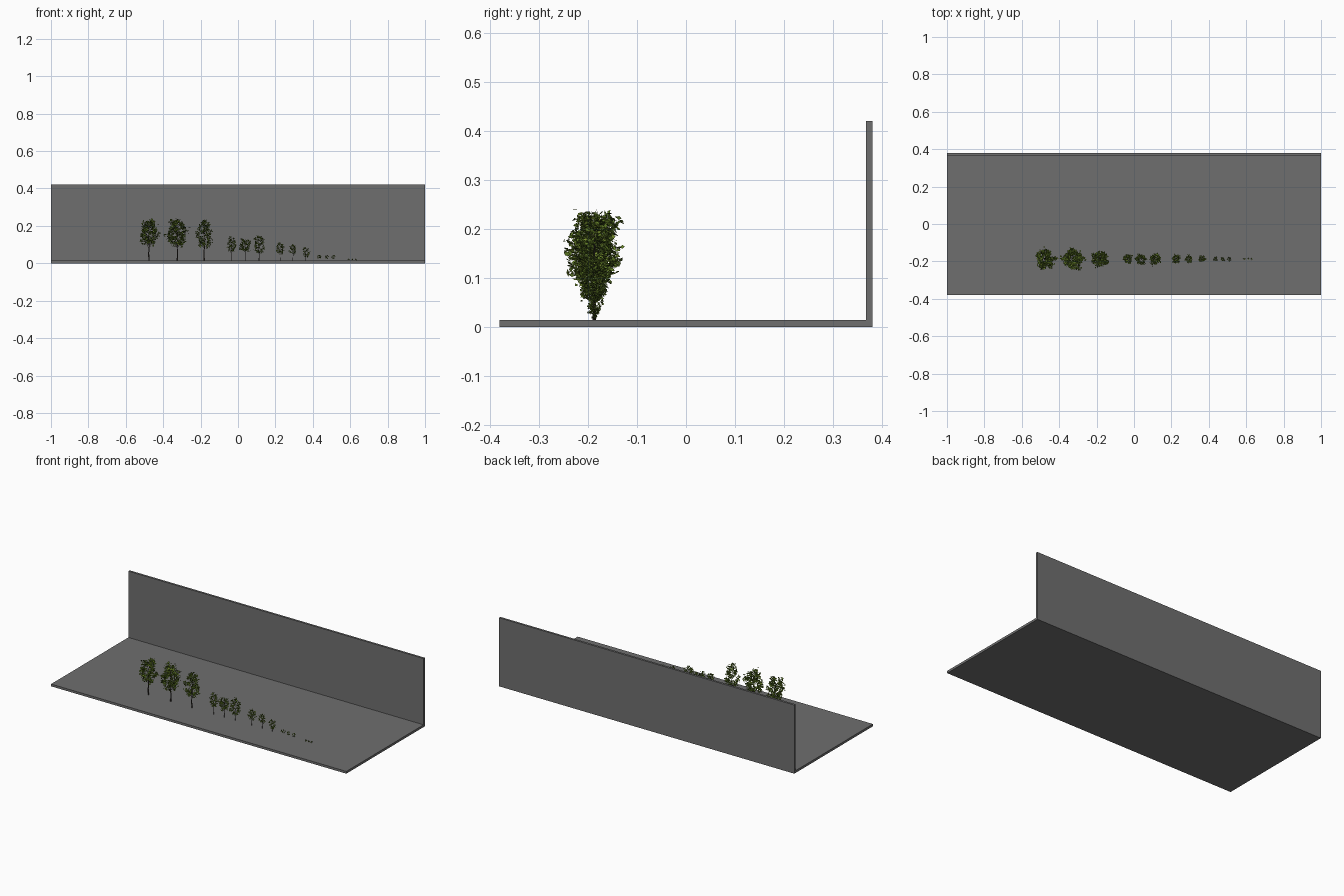
import bpy, bmesh, math, random
from mathutils import Vector, Matrix

if "Cube" in bpy.data.objects:
    bpy.data.objects.remove(bpy.data.objects["Cube"])

random.seed(11)

def material(name, rgb):
    m = bpy.data.materials.new(name)
    m.diffuse_color = (*rgb, 1)
    m.use_nodes = True
    m.node_tree.nodes["Principled BSDF"].inputs["Base Color"].default_value = m.diffuse_color
    return m

GREY = material("dark grey", (0.159, 0.159, 0.159))
BARK = material("bark brown", (0.05, 0.042, 0.035))
LEAVES = [material("dark leaf green", (0.075, 0.125, 0.016)),
          material("leaf green", (0.125, 0.215, 0.02)),
          material("olive green", (0.20, 0.29, 0.03))]

def finish(bm, name, mats):
    me = bpy.data.meshes.new(name)
    bm.to_mesh(me)
    bm.free()
    for m in mats:
        me.materials.append(m)
    ob = bpy.data.objects.new(name, me)
    bpy.context.collection.objects.link(ob)
    return ob

def box(name, lo, hi):
    lo, hi = Vector(lo), Vector(hi)
    bm = bmesh.new()
    bmesh.ops.create_cube(bm, size=1, matrix=Matrix.Translation((lo + hi) / 2)
                          @ Matrix.Diagonal((*(hi - lo), 1)))
    return finish(bm, name, [GREY])

def limb(bm, a, b, r1, r2, sides):
    """Tapered cylinder from a to b."""
    d = b - a
    rot = d.to_track_quat('Z', 'Y').to_matrix().to_4x4()
    bmesh.ops.create_cone(bm, segments=sides, radius1=r1, radius2=r2, depth=d.length,
                          cap_ends=True, matrix=Matrix.Translation((a + b) / 2) @ rot)

def leaf(bm, p, size):
    """Small pointed leaf, lying mostly flat."""
    rot = Matrix.Rotation(random.uniform(0, 2 * math.pi), 3, 'Z') \
        @ Matrix.Rotation(random.gauss(0, 0.6), 3, 'X') \
        @ Matrix.Rotation(random.gauss(0, 0.6), 3, 'Y')
    w, l = size * 0.38, size * 0.55
    f = bm.faces.new([bm.verts.new(p + rot @ Vector(c)) for c in
                      ((-l, 0, 0), (0, -w, 0), (l, 0, 0), (0, w, 0))])
    f.material_index = random.choices((0, 1, 2), (4, 5, 2))[0]

def tree(name, x, top, crown_low, width, branches, per_branch):
    base = Vector((x, Y, FLOOR))
    h = top - FLOOR
    mid = (top + crown_low) / 2
    half = (top - crown_low) / 2
    wood, foliage = bmesh.new(), bmesh.new()
    # trunk in slightly bent sections
    pts = [base]
    for i in range(1, 6):
        pts.append(base + Vector((random.gauss(0, .006) * h, random.gauss(0, .006) * h,
                                  h * 0.9 * i / 5)))
    for i in range(5):
        limb(wood, pts[i], pts[i + 1], h * .016 * (1 - i / 5.3),
             h * .016 * (1 - (i + 1) / 5.3), 6)
    # branches reaching into an egg-shaped crown, leaves clustered at the tips
    for i in range(branches):
        t = -0.9 + 1.75 * (i + 0.5) / branches
        a = i * 2.4 + random.uniform(-.3, .3)
        r = width * math.sqrt(1 - t * t) * random.uniform(.55, 1) * (0.95 - 0.12 * t)
        tip = Vector((x + r * math.cos(a), Y + r * math.sin(a), mid + half * t))
        start_z = max(FLOOR + h * .3, tip.z - r * .9 - h * .04)
        start = Vector((x, Y, start_z))
        limb(wood, start, tip, h * .003, h * .001, 3)
        spread = width * 0.13
        for _ in range(per_branch):
            p = start.lerp(tip, random.uniform(.8, 1.05))
            p = p + Vector([random.gauss(0, spread) for _ in range(3)])
            p.z = min(max(p.z, crown_low - half * .1), top)
            leaf(foliage, p, width * random.uniform(.15, .24) + .0012)
    finish(wood, name + "_trunk", [BARK])
    finish(foliage, name + "_leaves", LEAVES)

# base slab and back wall
FLOOR, Y = 0.014, -0.187
box("base_slab", (-1, -0.38, 0), (1, 0.38, FLOOR))
box("back_wall", (-1, 0.367, FLOOR), (1, 0.38, 0.42))

# row of trees in shrinking groups: x, top, crown bottom, crown radius, branches, leaves each
TREES = [
    (-.476, .236, .100, .056, 22, 30), (-.325, .240, .095, .058, 24, 30),
    (-.180, .236, .085, .046, 24, 28),
    (-.034, .144, .062, .028, 18, 22), (.038, .134, .064, .032, 18, 22),
    (.112, .150, .052, .032, 20, 22),
    (.225, .114, .052, .026, 16, 20), (.294, .102, .052, .022, 16, 20),
    (.362, .090, .030, .020, 16, 20),
    (.436, .045, .026, .012, 9, 16), (.473, .045, .025, .012, 9, 16),
    (.510, .045, .024, .012, 9, 16),
    (.590, .025, .017, .006, 7, 12), (.610, .025, .017, .006, 7, 12),
    (.629, .025, .017, .006, 7, 12)]
for n, spec in enumerate(TREES):
    tree("tree_%02d" % (n + 1), *spec)
